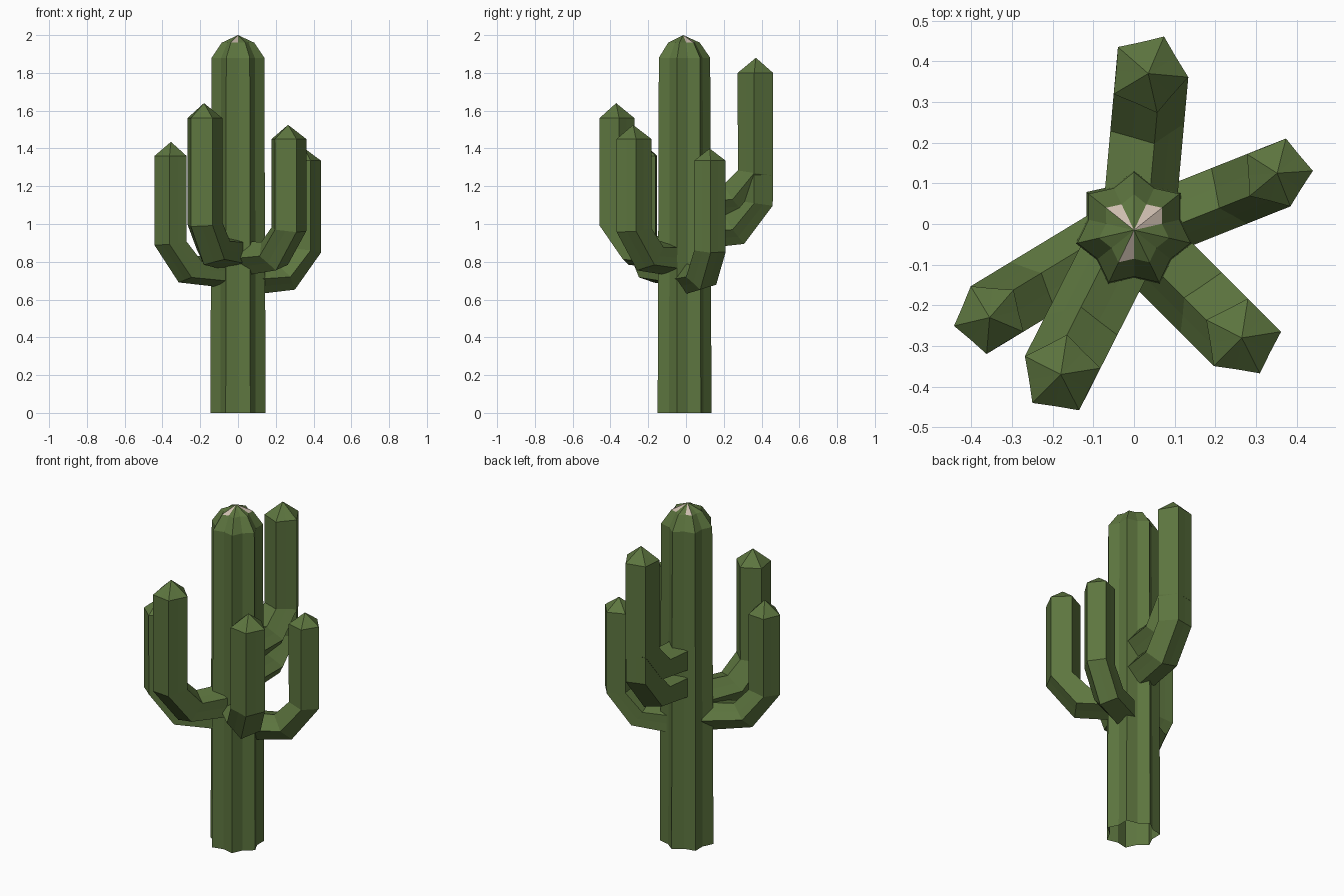
import bpy
from math import cos, sin, pi, atan2, hypot
from mathutils import Vector

if "Cube" in bpy.data.objects:
    bpy.data.objects.remove(bpy.data.objects["Cube"])


def material(name, rgb):
    m = bpy.data.materials.new(name)
    m.diffuse_color = (*rgb, 1)
    m.use_nodes = True
    m.node_tree.nodes["Principled BSDF"].inputs["Base Color"].default_value = m.diffuse_color
    return m


GREEN = material("cactus_green", (0.11, 0.18, 0.05))
CREAM = material("crown_cream", (0.6, 0.5, 0.42))
CENTRE = Vector((0, -0.015, 0))


def ring(centre, e1, e2, r, ribs, valley=0.8):
    """Star section: alternating ribs and valleys."""
    pts = []
    for i in range(2 * ribs):
        a = pi * i / ribs
        k = r if i % 2 == 0 else r * valley
        pts.append(centre + (e1 * cos(a) + e2 * sin(a)) * k)
    return pts


def skin(name, rings, tip, cream=()):
    """Join rings with quads and close the end with a fan to the tip."""
    n = len(rings[0])
    verts = [p for r in rings for p in r] + [tip]
    faces = []
    for j in range(len(rings) - 1):
        for i in range(n):
            k = (i + 1) % n
            faces.append((j * n + i, j * n + k, (j + 1) * n + k, (j + 1) * n + i))
    base, fan = (len(rings) - 1) * n, len(faces)
    faces += [(base + i, base + (i + 1) % n, len(verts) - 1) for i in range(n)]
    me = bpy.data.meshes.new(name)
    me.from_pydata(verts, [], faces)
    me.materials.append(GREEN)
    if cream:
        me.materials.append(CREAM)
        for i in cream:
            me.polygons[fan + i].material_index = 1
    ob = bpy.data.objects.new(name, me)
    bpy.context.collection.objects.link(ob)


Z = Vector((0, 0, 1))

# Trunk: seven ribs, a rib facing the back, some pale crown facets
trunk = [ring(CENTRE + Z * z, Vector((0, 1, 0)), Vector((-1, 0, 0)), r, 7)
         for z, r in ((0, 0.15), (1.88, 0.143), (1.96, 0.088))]
skin("trunk", trunk, CENTRE + Z * 2, cream=(1, 6, 11, 12))


def arm(name, x, y, elbow, shoulder, tip, r):
    """Five-ribbed arm: out from the trunk, through an elbow, then up."""
    d = Vector((x, y, 0)) - CENTRE
    reach = d.length
    d.normalize()
    side = Vector((d.y, -d.x, 0))
    # distance out, height, direction of travel above horizontal
    path = ((0.03, elbow - 0.155, 0), (reach - 0.115, elbow - 0.14, pi / 5),
            (reach, elbow, pi / 2.2), (reach, shoulder, pi / 2))
    rings = [ring(CENTRE + d * o + Z * z, side, d * sin(t) - Z * cos(t), r, 5)
             for o, z, t in path]
    skin(name, rings, CENTRE + d * reach + Z * tip)


# Arms
arm("back_arm_upper", 0.035, 0.37, 1.27, 1.80, 1.88, 0.099)
arm("back_arm_lower", 0.035, 0.37, 1.11, 1.26, 1.30, 0.098)
arm("front_left_arm", -0.18, -0.37, 1.00, 1.56, 1.64, 0.099)
arm("left_arm", -0.355, -0.23, 0.90, 1.36, 1.435, 0.09)
arm("front_right_arm", 0.265, -0.28, 0.97, 1.45, 1.525, 0.098)
arm("right_arm", 0.352, 0.125, 0.86, 1.335, 1.40, 0.088)
